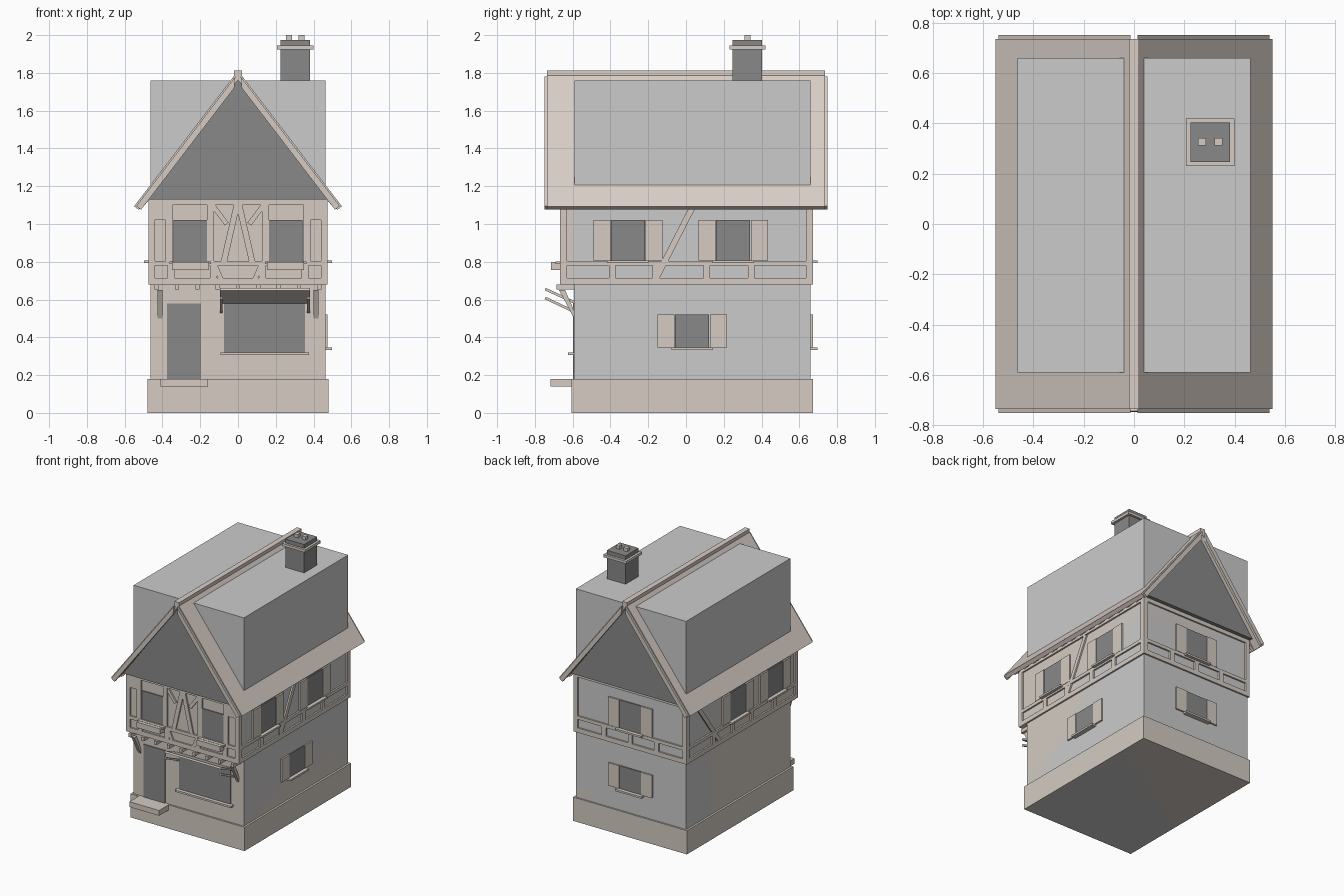
import bpy, bmesh
from math import hypot

if "Cube" in bpy.data.objects:
    bpy.data.objects.remove(bpy.data.objects["Cube"])


def mat(name, c):
    m = bpy.data.materials.new(name)
    m.diffuse_color = (*c, 1)
    m.use_nodes = True
    m.node_tree.nodes["Principled BSDF"].inputs["Base Color"].default_value = m.diffuse_color
    return m


TAUPE = mat("plaster_and_timber", (0.66, 0.60, 0.54))
TILE = mat("roof_tile", (0.70, 0.62, 0.57))
DARK = mat("dark_grey", (0.25, 0.25, 0.25))


def prism(name, pts, axis, lo, hi, m=TAUPE):
    """Extrude a 2D outline along x (outline y,z), y (x,z) or z (x,y)."""
    place = {'x': lambda a, b, t: (t, a, b), 'y': lambda a, b, t: (a, t, b),
             'z': lambda a, b, t: (a, b, t)}[axis]
    bm = bmesh.new()
    rings = [[bm.verts.new(place(a, b, t)) for a, b in pts] for t in (lo, hi)]
    n = len(pts)
    bm.faces.new(rings[0])
    bm.faces.new(rings[1][::-1])
    for i in range(n):
        j = (i + 1) % n
        bm.faces.new((rings[0][i], rings[1][i], rings[1][j], rings[0][j]))
    bmesh.ops.recalc_face_normals(bm, faces=bm.faces)
    me = bpy.data.meshes.new(name)
    bm.to_mesh(me)
    bm.free()
    ob = bpy.data.objects.new(name, me)
    bpy.context.collection.objects.link(ob)
    if m:
        me.materials.append(m)
    return ob


def box(name, x0, x1, y0, y1, z0, z1, m=TAUPE):
    return prism(name, [(x0, y0), (x1, y0), (x1, y1), (x0, y1)], 'z', z0, z1, m)


def strip(name, p, q, w, axis, lo, hi, m=TAUPE):
    """Straight beam from p to q of width w."""
    dx, dy = q[0] - p[0], q[1] - p[1]
    k = w / 2 / hypot(dx, dy)
    nx, ny = -dy * k, dx * k
    prism(name, [(p[0] + nx, p[1] + ny), (q[0] + nx, q[1] + ny),
                 (q[0] - nx, q[1] - ny), (p[0] - nx, p[1] - ny)], axis, lo, hi, m)


class Face:
    """A wall plane: a runs along the wall, d is the distance proud of it."""
    def __init__(self, name, axis, pos, sign):
        self.name, self.axis, self.pos, self.sign = name, axis, pos, sign

    def span(self, d0, d1):
        return sorted((self.pos + self.sign * d0, self.pos + self.sign * d1))

    def rect(self, part, a0, a1, z0, z1, d=0.012, m=TAUPE):
        lo, hi = self.span(-0.01, d)
        prism(self.name + part, [(a0, z0), (a1, z0), (a1, z1), (a0, z1)], self.axis, lo, hi, m)

    def brace(self, p, q, w=0.032, d=0.011):
        strip(self.name + "_brace", p, q, w, self.axis, *self.span(-0.01, d))

    def window(self, a, z0, z1, shutters=True, w=0.09):
        self.rect("_window", a - w, a + w, z0, z1, 0.008, DARK)
        self.rect("_sill", a - w - 0.02, a + w + 0.02, z0 - 0.012, z0 + 0.002, 0.035)
        if shutters:
            for s in (-1, 1):
                c = a + s * (w + 0.048)
                self.rect("_shutter", c - 0.045, c + 0.045, z0 + 0.002, z1, 0.012)


# Walls
box("plinth", -.478, .478, -.605, .672, 0, .18)
box("body_core", -.463, .463, -.59, .66, 0, 1.76, None)
box("lower_walls", -.463, .463, -.592, .66, .18, .68)
box("upper_walls", -.463, .463, -.655, .66, .68, 1.13)

# Gables and roof
for s in (-1, 1):
    y = sorted((s * .64, s * .70))
    prism("gable", [(-.475, 1.13), (.475, 1.13), (0, 1.765)], 'y', *y, DARK)


def slope(name, o0, o1, x0, x1, y0, y1, m):
    ux, uz = .608, -.794
    for s in (-1, 1):
        def pt(x, o):
            t = (x / ux) if x else 0
            return (s * max(0, ux * t - o * .794), 1.812 + uz * t * 1 - o * .608)
        pts = [pt(x0, o0), pt(x1, o0), pt(x1, o1), pt(x0 + o1 * .794, o1)]
        prism(name, pts, 'y', y0, y1, m)


slope("roof_slope", 0, .03, .0, .55, -.735, .735, TILE)
slope("front_bargeboard", .008, .04, .02, .545, -.75, -.73, TAUPE)
slope("back_bargeboard", .008, .04, .02, .545, .73, .75, TAUPE)
box("ridge_cap", -.02, .02, -.735, .735, 1.77, 1.812, TILE)
for s in (-1, 1):
    for i in range(14):
        y = -.65 + i * .1
        strip("rafter_tail", (s * .44, 1.18), (s * .525, 1.085), .025, 'y', y - .01, y + .01)

# Chimney
box("chimney_stack", .225, .382, .247, .403, 1.3, 1.975, DARK)
box("chimney_collar", .207, .40, .23, .42, 1.925, 1.945)
for x in (.27, .335):
    box("chimney_pot", x - .016, x + .016, .311, .341, 1.97, 2.0)

# Framing of side and back walls
right = Face("right", 'x', .463, 1)
left = Face("left", 'x', -.463, -1)
back = Face("back", 'y', .66, 1)
front = Face("front", 'y', -.655, -1)
shop = Face("shop", 'y', -.592, -1)
for f, a0, a1, mids in ((right, -.665, .67, (-.39, -.16, .11, .345)),
                        (left, -.665, .67, (-.39, -.12, .11, .345)),
                        (back, -.475, .475, (-.22, 0, .22)),
                        (front, -.475, .475, (-.355, -.13, .13, .355))):
    f.rect("_bottom_rail", a0, a1, .68, .715)
    f.rect("_mid_rail", a0, a1, .78, .805)
    f.rect("_top_rail", a0, a1, 1.10, 1.13)
    for a, b in ((a0, a0 + .035), (a1 - .035, a1)):
        f.rect("_corner_post", a, b, .68, 1.13)
    for a in mids:
        f.rect("_stud", a - .018, a + .018, .70, .79)
for a in (-.308, .25):
    right.window(a, .805, 1.02)
right.brace((-.165, .70), (.04, 1.10))
right.window(.033, .345, .52)
left.window(.05, .805, 1.02)
left.window(-.40, .805, 1.02)
left.brace((.56, 1.10), (.27, .71))
back.window(0, .805, 1.02)
back.window(0, .345, .52)

# Front upper storey: windows, flower boxes, posts and braces
for s in (-1, 1):
    c = s * .252
    front.window(c, .80, 1.02, False)
    front.rect("_flower_box", c - .098, c + .098, .757, .80, .06)
    for a in (.365, .145):
        front.rect("_window_post", s * a - .018, s * a + .018, .80, 1.13)
    front.rect("_top_block", s * .405 - .035, s * .405 + .035, 1.02, 1.10)
    front.brace((s * .004, 1.11), (s * .075, .80))
    front.brace((s * .135, 1.10), (s * .06, 1.0), .025)
    front.brace((s * .13, .80), (s * .09, .71), .025)
    prism("jetty_bracket", [(-.592, .50), (-.592, .54), (-.64, .65), (-.672, .65)], 'x',
          s * .413 - .012, s * .413 + .012)
for i in range(9):
    x = -.43 + i * .1075
    box("joist_end", x - .011, x + .011, -.685, -.58, .652, .68)

# Shop front
shop.rect("_door", -.375, -.195, .18, .58, .006, DARK)
shop.rect("_window", -.075, .355, .32, .58, .006, DARK)
shop.rect("_sill", -.093, .377, .306, .32, .033)
box("door_step", -.41, -.16, -.717, -.59, .14, .18)
strip("awning", (-.745, .655), (-.59, .585), .014, 'x', -.095, .38)
for x in (-.088, .373):
    strip("awning_arm", (-.745, .608), (-.59, .535), .014, 'x', x - .007, x + .007)
